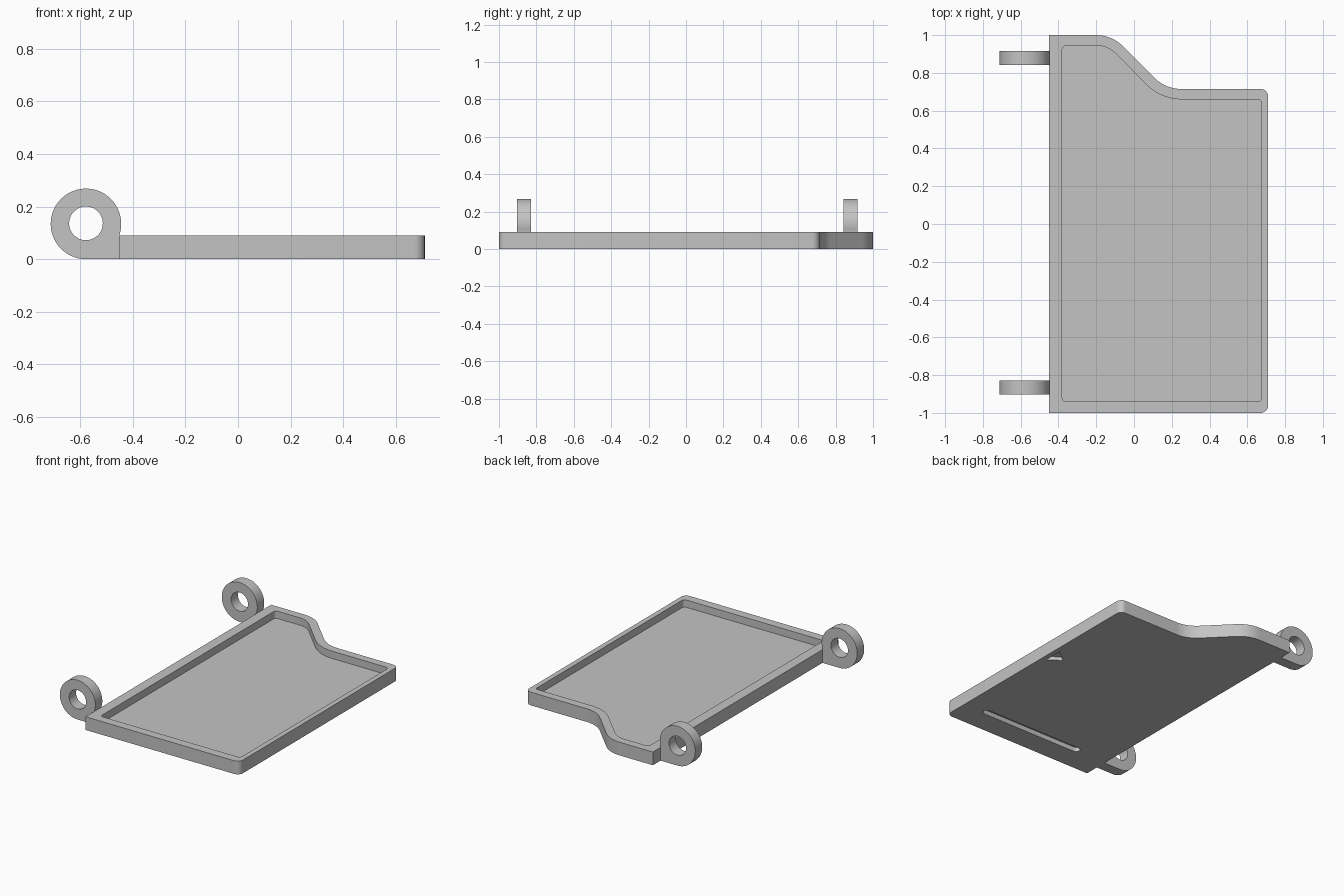
import bpy, bmesh
from math import sin, cos, radians
from mathutils import Vector

cube = bpy.data.objects.get("Cube")
if cube:
    bpy.data.objects.remove(cube, do_unlink=True)

grey = bpy.data.materials.new("plain grey")
grey.use_nodes = True
grey.diffuse_color = (0.55, 0.55, 0.55, 1)
grey.node_tree.nodes["Principled BSDF"].inputs["Base Color"].default_value = grey.diffuse_color


def arc(cx, cy, r, start, end, n=10):
    angles = [radians(start + (end - start) * i / n) for i in range(n + 1)]
    return [(cx + r * cos(a), cy + r * sin(a)) for a in angles]


def prism(name, points, low, high, upright=False):
    """Extrude a flat outline along z, or along y when upright."""
    def place(p, h):
        return Vector((p[0], h, p[1])) if upright else Vector((p[0], p[1], h))
    bm = bmesh.new()
    face = bm.faces.new([bm.verts.new(place(p, low)) for p in points])
    extruded = bmesh.ops.extrude_face_region(bm, geom=[face])["geom"]
    verts = [v for v in extruded if isinstance(v, bmesh.types.BMVert)]
    bmesh.ops.translate(bm, verts=verts, vec=place((0, 0), high - low))
    bmesh.ops.recalc_face_normals(bm, faces=bm.faces)
    mesh = bpy.data.meshes.new(name)
    bm.to_mesh(mesh)
    bm.free()
    obj = bpy.data.objects.new(name, mesh)
    mesh.materials.append(grey)
    bpy.context.collection.objects.link(obj)
    return obj


def activate(obj):
    for other in bpy.context.selected_objects:
        other.select_set(False)
    obj.select_set(True)
    bpy.context.view_layer.objects.active = obj


def cut(obj, cutter):
    cutter.hide_render = True
    mod = obj.modifiers.new("cut", "BOOLEAN")
    mod.operation = "DIFFERENCE"
    mod.solver = "EXACT"
    mod.object = cutter
    activate(obj)
    bpy.ops.object.modifier_apply(modifier=mod.name)
    bpy.data.objects.remove(cutter, do_unlink=True)


def finish(obj):
    activate(obj)
    bpy.ops.object.shade_smooth_by_angle(angle=radians(30))


def s_curve(inset):
    """Step in the back edge: two opposite arcs joined by a straight run."""
    return (arc(0.25, 0.915, 0.2 + inset, 270, 225, 14)
            + arc(-0.2, 0.8, 0.2 - inset, 45, 90, 14))


# Tray body with rounded free corners and square hinge corners
tray = prism("tray", [(-0.45, -1)] + arc(0.67, -0.96, 0.04, -90, 0)
             + arc(0.67, 0.675, 0.04, 0, 90) + s_curve(0) + [(-0.45, 1)], 0, 0.09)

# Pocket in the top
cut(tray, prism("pocket_cutter", arc(-0.36, -0.92, 0.02, 180, 270, 5)
                + arc(0.655, -0.92, 0.02, -90, 0, 5)
                + arc(0.655, 0.64, 0.02, 0, 90, 5) + s_curve(0.055)
                + arc(-0.36, 0.925, 0.02, 90, 180, 5), 0.04, 0.2))

# Long slot and small arrow recessed in the underside
cut(tray, prism("slot_cutter", arc(0.535, -0.815, 0.025, -90, 90)
                + arc(-0.205, -0.815, 0.025, 90, 270), -0.1, 0.032))
cut(tray, prism("arrow_cutter", [(0.675, -0.065), (0.675, 0.07), (0.59, 0)], -0.1, 0.025))
finish(tray)

# Hinge eyes with a flat foot against the tray
X, R = -0.578, 0.134
for name, y in (("front_hinge_eye", -0.903), ("back_hinge_eye", 0.842)):
    eye = prism(name, [(-0.45, 0)] + arc(X, R, R, -17, 270 - 360 + 360, 72), y, y + 0.075, True)
    cut(eye, prism("bore_cutter", arc(X, R + 0.002, 0.064, 0, 354, 59), y - 0.1, y + 0.2, True))
    finish(eye)
